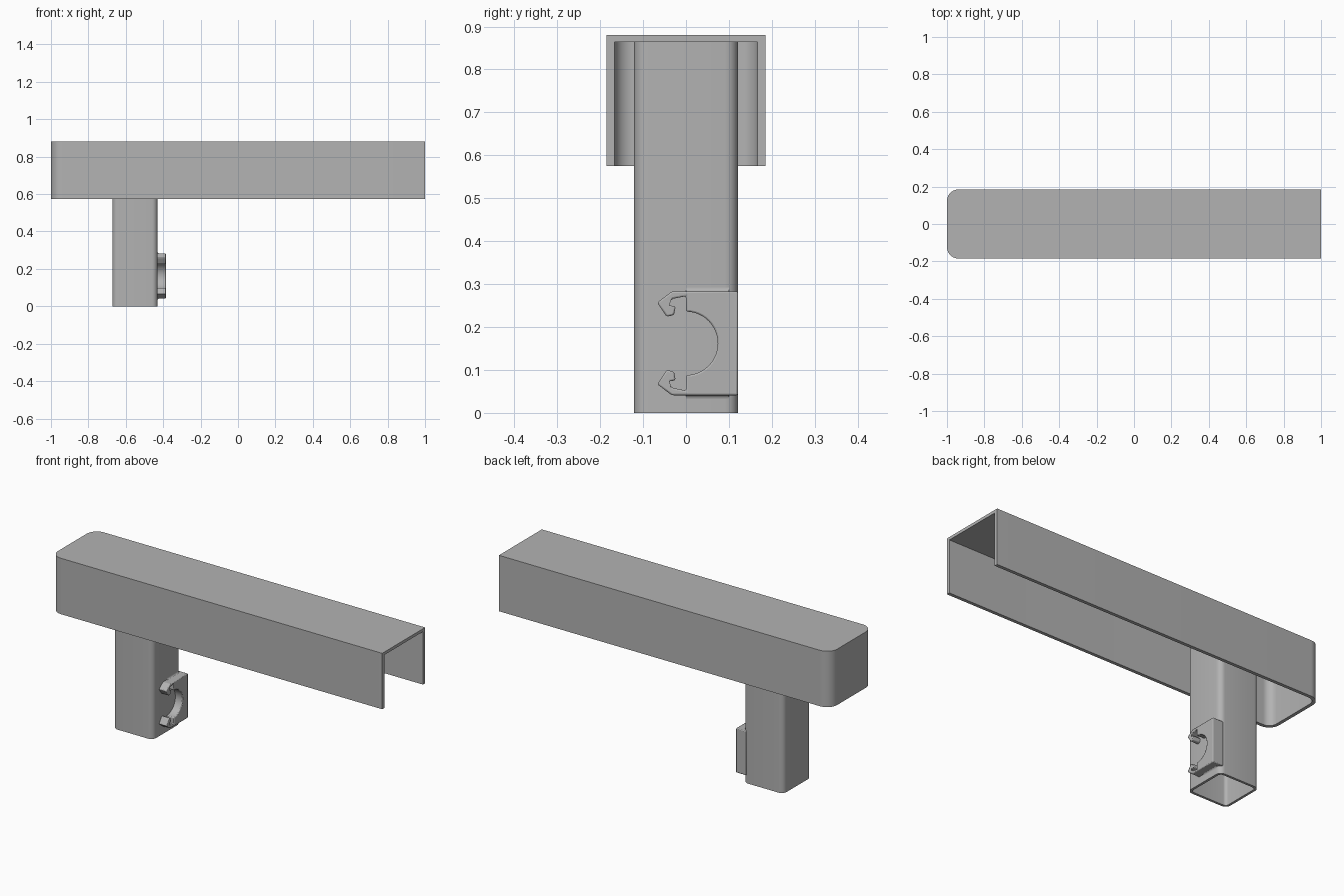
import bpy, bmesh, math

cube = bpy.data.objects.get("Cube")
if cube:
    bpy.data.objects.remove(cube, do_unlink=True)

grey = bpy.data.materials.new("plain grey")
grey.use_nodes = True
grey.diffuse_color = (0.45, 0.45, 0.45, 1)
grey.node_tree.nodes["Principled BSDF"].inputs["Base Color"].default_value = grey.diffuse_color


def finish(bm, name, smooth=True):
    bmesh.ops.recalc_face_normals(bm, faces=bm.faces[:])
    mesh = bpy.data.meshes.new(name)
    bm.to_mesh(mesh)
    bm.free()
    mesh.materials.append(grey)
    ob = bpy.data.objects.new(name, mesh)
    bpy.context.collection.objects.link(ob)
    bpy.ops.object.select_all(action='DESELECT')
    ob.select_set(True)
    bpy.context.view_layer.objects.active = ob
    if smooth:
        bpy.ops.object.shade_smooth_by_angle(angle=math.radians(30))
    return ob


def arc(cx, cy, r, start, end, n=10):
    steps = [math.radians(start + (end - start) * i / n) for i in range(n + 1)]
    return [(cx + r * math.cos(a), cy + r * math.sin(a)) for a in steps]


def ring(bm, points, z):
    return [bm.verts.new((x, y, z)) for x, y in points]


def strip(bm, a, b, closed):
    n = len(a)
    for i in range(n if closed else n - 1):
        j = (i + 1) % n
        bm.faces.new((a[i], a[j], b[j], b[i]))


def walls(outer, inner, z0, z_out, z_in, closed):
    """Thin wall between two matching paths; returns mesh and its four rings."""
    bm = bmesh.new()
    ob, ot = ring(bm, outer, z0), ring(bm, outer, z_out)
    ib, it = ring(bm, inner, z0), ring(bm, inner, z_in)
    strip(bm, ob, ot, closed)
    strip(bm, ib, it, closed)
    strip(bm, ob, ib, closed)
    return bm, ob, ot, ib, it


# Long cover: downward channel, rounded at one end and open at the other
def channel_path(inset):
    w, r, x = 0.185 - inset, 0.062 - inset, -1 + inset
    return ([(1, -w)] + arc(x + r, -w + r, r, 270, 180)
            + arc(x + r, w - r, r, 180, 90) + [(1, w)])


bm, ob, ot, ib, it = walls(channel_path(0), channel_path(0.018), 0.575, 0.88, 0.864, False)
bm.faces.new(ot)
bm.faces.new(it)
bm.faces.new((ob[0], ot[0], ot[-1], ob[-1], ib[-1], it[-1], it[0], ib[0]))
finish(bm, "channel_cover")


# Hollow square post reaching up to the cover's ceiling
def post_path(inset):
    h, r = 0.121 - inset, 0.03 - inset
    corners = [(1, 1, 0), (-1, 1, 90), (-1, -1, 180), (1, -1, 270)]
    return [p for sx, sy, a in corners
            for p in arc(-0.551 + sx * (h - r), sy * (h - r), r, a, a + 90, 6)]


bm, ob, ot, ib, it = walls(post_path(0), post_path(0.013), 0, 0.864, 0.864, True)
strip(bm, ot, it, True)
finish(bm, "hollow_post")


# Side clip: block with a half round seat and two hooked arms
def prism_x(name, outline, x0, x1):
    bm = bmesh.new()
    face = bm.faces.new([bm.verts.new((x0, y, z)) for y, z in outline])
    out = bmesh.ops.extrude_face_region(bm, geom=[face])
    moved = [v for v in out["geom"] if isinstance(v, bmesh.types.BMVert)]
    bmesh.ops.translate(bm, verts=moved, vec=(x1 - x0, 0, 0))
    return finish(bm, name)


mid = 0.162
hook = [(0.121, 0.121), (-0.033, 0.121), (-0.067, 0.095), (-0.045, 0.062),
        (-0.028, 0.066), (-0.024, 0.086), (-0.048, 0.09), (-0.03, 0.104), (0, 0.11)]
upper = [(y, mid + z) for y, z in hook]
lower = [(y, mid - z) for y, z in reversed(hook)]
clip = prism_x("cable_clip", upper + arc(0, mid, 0.074, 90, -90, 24) + lower, -0.45, -0.386)
bevel = clip.modifiers.new("soft edges", 'BEVEL')
bevel.width = 0.004
bevel.segments = 2
bevel.limit_method = 'ANGLE'
bevel.angle_limit = math.radians(30)

# Concave fillets joining the clip block to the post
for name, side in (("upper_fillet", 1), ("lower_fillet", -1)):
    r, x, z = 0.01, -0.43, mid + side * 0.12
    bm = bmesh.new()
    section = [(x, z)] + [(px, z + side * pz) for px, pz in arc(x + r, r, r, 180, 270, 6)]
    a = [bm.verts.new((px, 0, pz)) for px, pz in section]
    b = [bm.verts.new((px, 0.1, pz)) for px, pz in section]
    strip(bm, a, b, True)
    bm.faces.new(a)
    bm.faces.new(b)
    finish(bm, name)
